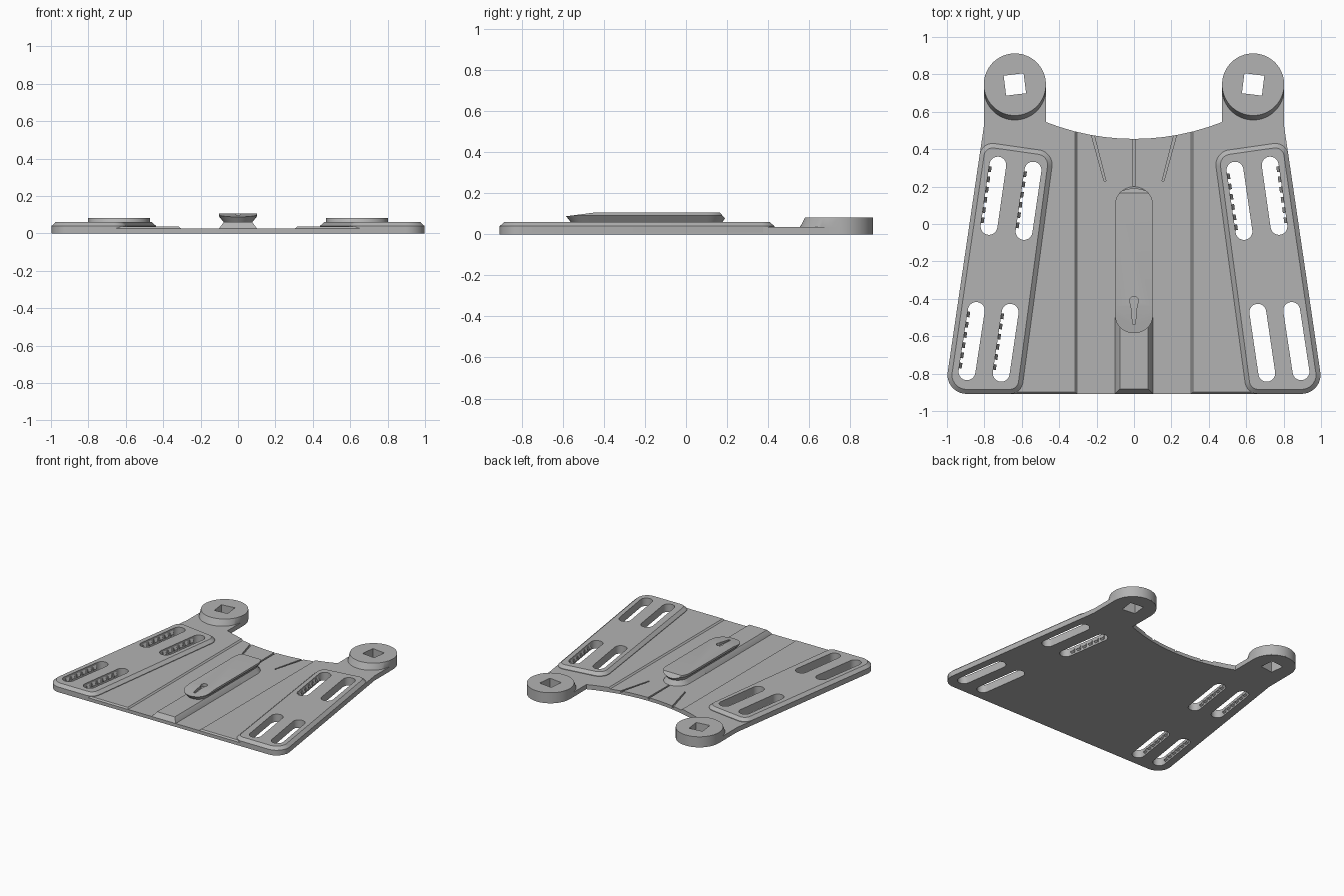
import bpy, bmesh
from math import cos, sin, pi, atan2, radians
from mathutils import Vector

if "Cube" in bpy.data.objects:
    bpy.data.objects.remove(bpy.data.objects["Cube"])

GREY = (0.45, 0.45, 0.45, 1)
grey = bpy.data.materials.new("plain_grey")
grey.use_nodes = True
grey.diffuse_color = GREY
grey.node_tree.nodes["Principled BSDF"].inputs["Base Color"].default_value = GREY


def finish(name, bm):
    bmesh.ops.recalc_face_normals(bm, faces=bm.faces)
    mesh = bpy.data.meshes.new(name)
    bm.to_mesh(mesh)
    bm.free()
    ob = bpy.data.objects.new(name, mesh)
    bpy.context.collection.objects.link(ob)
    mesh.materials.append(grey)
    return ob


def loft(bm, rings):
    """Closed solid through rings of equal point count; returns the last cap."""
    vs = [[bm.verts.new(p) for p in ring] for ring in rings]
    n = len(vs[0])
    for a, b in zip(vs, vs[1:]):
        for i in range(n):
            j = (i + 1) % n
            bm.faces.new((a[i], a[j], b[j], b[i]))
    bm.faces.new(vs[0][::-1])
    return bm.faces.new(vs[-1])


def at_z(pts, z):
    return [(x, y, z) for x, y in pts]


def prism(bm, pts, z0, z1):
    return loft(bm, [at_z(pts, z0), at_z(pts, z1)])


def arc(cx, cy, r, a0, a1, n=24):
    return [(cx + r * cos(a0 + (a1 - a0) * i / n), cy + r * sin(a0 + (a1 - a0) * i / n))
            for i in range(n + 1)]


def fillet(prev, corner, nxt, r, n=8):
    """Points of a round corner."""
    p, c, q = Vector(prev), Vector(corner), Vector(nxt)
    u, v = (p - c).normalized(), (q - c).normalized()
    half = u.angle(v) / 2
    d = u.lerp(v, 0.5).normalized()
    centre = c + d * (r / sin(half))
    start = c + u * ((u @ d) * r / sin(half)) - centre
    end = c + v * ((u @ d) * r / sin(half)) - centre
    return [tuple(centre + start.lerp(end, i / n).normalized() * r) for i in range(n + 1)]


def stadium(a, b, r, n=14):
    t = atan2(b[1] - a[1], b[0] - a[0])
    return arc(*b, r, t - pi / 2, t + pi / 2, n) + arc(*a, r, t + pi / 2, t + 3 * pi / 2, n)


def slice_off(bm, point, normal):
    bmesh.ops.bisect_plane(bm, geom=bm.verts[:] + bm.edges[:] + bm.faces[:], dist=1e-5,
                           plane_co=point, plane_no=normal, clear_outer=True)
    bmesh.ops.holes_fill(bm, edges=[e for e in bm.edges if e.is_boundary])


def cut(target, bm):
    cutter = finish("cutter", bm)
    cutter.hide_render = True
    mod = target.modifiers.new("cut", 'BOOLEAN')
    mod.operation, mod.solver, mod.object = 'DIFFERENCE', 'EXACT', cutter
    bpy.context.view_layer.objects.active = target
    bpy.ops.object.modifier_apply(modifier=mod.name)
    bpy.data.objects.remove(cutter)


FRONT, EAR = -0.908, (0.637, 0.746)
CORNER, SHOULDER = (1.013, FRONT), (0.803, 0.52)
# Slot end centres on the +x side: (upper end, lower end)
SLOTS = [((0.728, 0.315), (0.775, -0.013)), ((0.54, 0.288), (0.588, -0.04)),
         ((0.843, -0.462), (0.893, -0.79)), ((0.662, -0.472), (0.71, -0.798))]


def mirror(pts, s):
    return [(s * x, y) for x, y in pts]


def slot_cutter(s):
    bm = bmesh.new()
    for a, b in SLOTS:
        prism(bm, mirror(stadium(a, b, 0.045), s), -0.1, 0.2)
    return bm


def ear_cutter(s):
    bm = bmesh.new()
    square = arc(*EAR, 0.076, pi / 4 - radians(7), 2.25 * pi - radians(7), 4)[:4]
    prism(bm, mirror(square, s), -0.1, 0.2)
    return bm


# Base plate: straight front, tapering sides, two ears and a hollow back edge
half = fillet((0, FRONT), CORNER, SHOULDER, 0.1)
half += [SHOULDER] + arc(*EAR, 0.166, 0, pi) + [(0.471, 0.545)]
R = 1.27
half += [(x, 0.455 + R - (R * R - x * x) ** 0.5) for x in (0.4, 0.32, 0.24, 0.16, 0.08)]
outline = half + [(0, 0.455)] + mirror(half, -1)[::-1]
bm = bmesh.new()
prism(bm, outline, 0, 0.036)
slice_off(bm, (0, FRONT + 0.01, 0.036), (0, -1, 1))
plate = finish("base_plate", bm)

# Shallow centre channel
bm = bmesh.new()
profile = [(-0.304, 0.026), (0.304, 0.026), (0.316, 0.037), (0.316, 0.2), (-0.316, 0.2), (-0.316, 0.037)]
loft(bm, [[(x, y, z) for x, z in profile] for y in (-1.2, 1.2)])
cut(plate, bm)

# Three guide grooves at the back edge
bm = bmesh.new()
for x0, x1, y1 in ((-0.235, -0.155, 0.23), (0, 0, 0.15), (0.235, 0.155, 0.23)):
    prism(bm, [(x1 - 0.005, y1), (x1 + 0.005, y1), (x0 + 0.008, 0.53), (x0 - 0.008, 0.53)], 0.014, 0.1)
cut(plate, bm)

for s in (1, -1):
    side = "left" if s > 0 else "right"
    cut(plate, slot_cutter(s))
    cut(plate, ear_cutter(s))

    # Raised pad with chamfered rim
    corners = [CORNER, (0.815, 0.44), (0.428, 0.385), (0.602, FRONT)]
    radii = (0.1, 0.07, 0.08, 0.07)
    pts = []
    for i, r in enumerate(radii):
        pts += fillet(corners[i - 1], corners[i], corners[(i + 1) % 4], r)
    bm = bmesh.new()
    top = prism(bm, mirror(pts, s), 0.01, 0.04)
    bmesh.ops.recalc_face_normals(bm, faces=bm.faces)
    bmesh.ops.inset_region(bm, faces=[top], thickness=0.024, use_even_offset=True)
    bmesh.ops.translate(bm, verts=top.verts, vec=(0, 0, 0.021))
    pad = finish(side + "_pad", bm)
    cut(pad, slot_cutter(s))

    # Round boss on the ear, sloping down towards the front
    bm = bmesh.new()
    for dy, z in ((0, 0.005), (-0.024, 0.036), (0, 0.082)):
        for x, y in arc(*EAR, 0.166, 0, 2 * pi, 64)[:64]:
            bm.verts.new((s * x, y + dy, z))
    bmesh.ops.convex_hull(bm, input=bm.verts)
    bmesh.ops.dissolve_limit(bm, angle_limit=0.01, verts=bm.verts, edges=bm.edges)
    boss = finish(side + "_ear_boss", bm)
    cut(boss, ear_cutter(s))

    # Small grip teeth on one wall of the slots
    bm = bmesh.new()
    for k, (a, b) in enumerate(SLOTS):
        if s > 0 and k > 1:
            continue
        wall = -1 if s > 0 and k == 1 else s
        p, q = Vector((s * a[0], a[1], 0)), Vector((s * b[0], b[1], 0))
        along = (q - p).normalized()
        out = Vector((-along.y, along.x, 0))
        out *= wall if out.x > 0 else -wall
        for i in range(6):
            mid = p.lerp(q, (i + 0.5) / 6) + out * 0.047
            rings = []
            for e in (-0.015, 0.015):
                base = mid + along * e
                rings.append([base + Vector((0, 0, 0.05)), base - out * 0.016 + Vector((0, 0, 0.022)),
                              base + Vector((0, 0, 0.012))])
            loft(bm, rings)
    finish(side + "_slot_teeth", bm)

# Bevelled rail running to the front edge
bm = bmesh.new()
loft(bm, [[(-0.105, FRONT, 0.015), (0.105, FRONT, 0.015), (0.105, -0.1, 0.015), (-0.105, -0.1, 0.015)],
          [(-0.102, FRONT, 0.026), (0.102, FRONT, 0.026), (0.102, -0.1, 0.026), (-0.102, -0.1, 0.026)],
          [(-0.076, FRONT + 0.027, 0.06), (0.076, FRONT + 0.027, 0.06), (0.076, -0.1, 0.06), (-0.076, -0.1, 0.06)]])
finish("centre_rail", bm)

# Foot below the clip
bm = bmesh.new()
loft(bm, [at_z(stadium((0, -0.3), (0, 0.1), r), z) for r, z in ((0.1, 0.015), (0.1, 0.026), (0.076, 0.061))])
finish("clip_foot", bm)

# Clip: undercut sides, sloped tip and sloped back
bm = bmesh.new()
loft(bm, [at_z(stadium((0, -0.485), (0, 0.1), r), z) for r, z in ((0.076, 0.059), (0.102, 0.092), (0.102, 0.107))])
slice_off(bm, (0, -0.44, 0.107), (0, -0.13, 1))
slice_off(bm, (0, 0.165, 0.107), (0, 1.2, 1))
clip = finish("clip", bm)

# Keyhole in the clip
bm = bmesh.new()
prism(bm, arc(0, -0.412, 0.024, 0, 2 * pi, 20)[:20], 0.085, 0.2)
cut(clip, bm)
bm = bmesh.new()
prism(bm, [(-0.017, -0.425), (-0.007, -0.535), (0.007, -0.535), (0.017, -0.425)], 0.085, 0.2)
cut(clip, bm)

# Smooth curved walls, keep edges sharp
for ob in bpy.context.collection.objects:
    if ob.type == 'MESH' and grey.name in ob.data.materials:
        bpy.ops.object.select_all(action='DESELECT')
        ob.select_set(True)
        bpy.context.view_layer.objects.active = ob
        bpy.ops.object.shade_smooth_by_angle(angle=radians(25))
